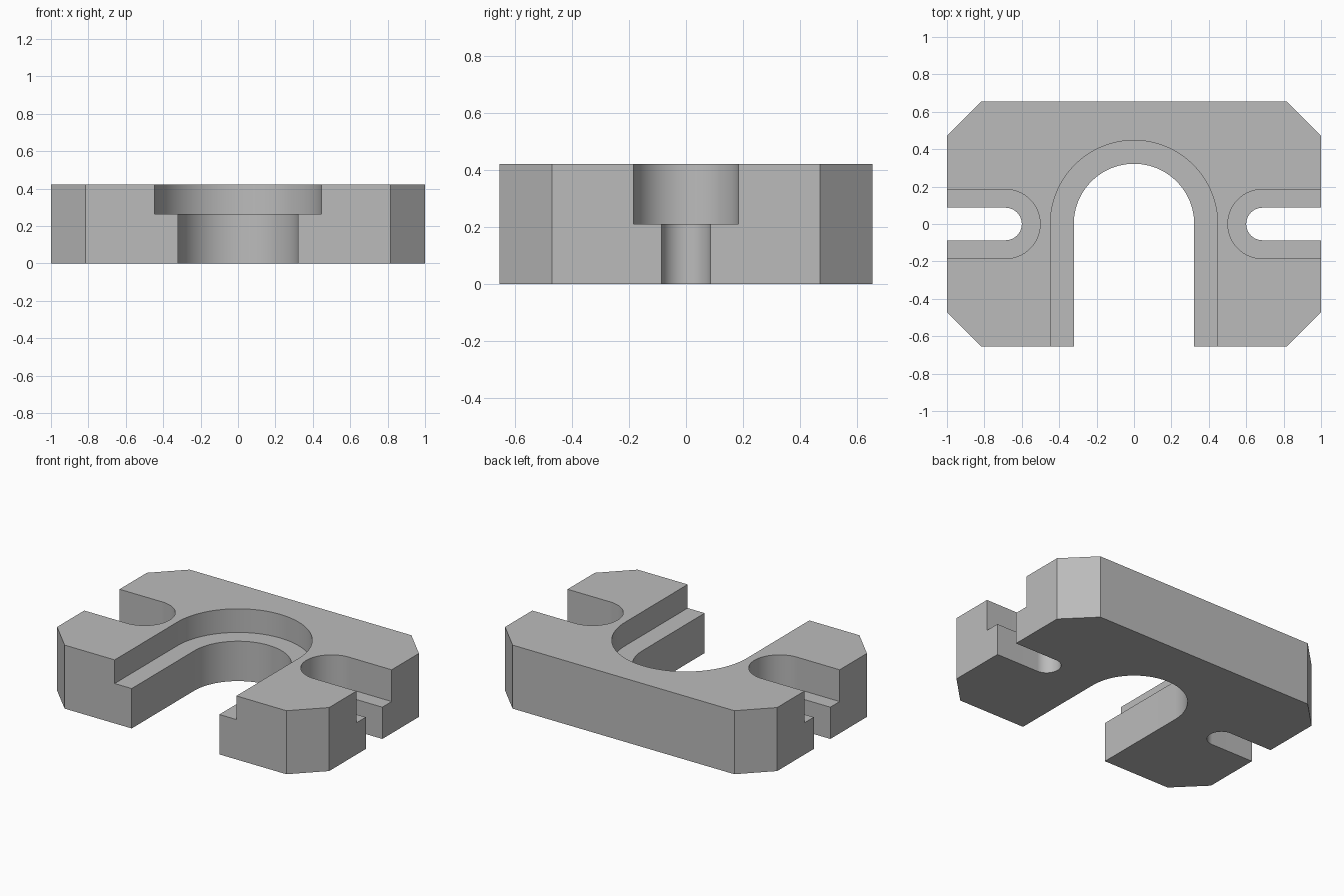
import bpy
import bmesh
from math import pi, sin, cos, radians
from mathutils import Matrix

HEIGHT = 0.422
cube = bpy.data.objects.get("Cube")
if cube:
    bpy.data.objects.remove(cube, do_unlink=True)

grey = bpy.data.materials.new("machined_grey")
grey.use_nodes = True
colour = (0.5, 0.5, 0.5, 1)
grey.diffuse_color = colour
grey.node_tree.nodes["Principled BSDF"].inputs["Base Color"].default_value = colour


def prism(name, outline, bottom, top):
    """Extrude a flat outline between two heights."""
    bm = bmesh.new()
    face = bm.faces.new([bm.verts.new((x, y, bottom)) for x, y in outline])
    side = bmesh.ops.extrude_face_region(bm, geom=[face])["geom"]
    moved = [v for v in side if isinstance(v, bmesh.types.BMVert)]
    bmesh.ops.translate(bm, verts=moved, vec=(0, 0, top - bottom))
    bmesh.ops.recalc_face_normals(bm, faces=bm.faces)
    mesh = bpy.data.meshes.new(name)
    bm.to_mesh(mesh)
    bm.free()
    mesh.materials.append(grey)
    obj = bpy.data.objects.new(name, mesh)
    bpy.context.collection.objects.link(obj)
    return obj


def slot_cutter(name, radius, centre, angle, bottom):
    """Round-ended slot running outwards, turned about z by angle."""
    steps = 48
    outline = [(centre - radius * sin(pi * i / steps), radius * cos(pi * i / steps))
               for i in range(steps + 1)]
    outline += [(1.5, -radius), (1.5, radius)]
    cutter = prism(name, outline, bottom, HEIGHT + 0.2)
    cutter.data.transform(Matrix.Rotation(angle, 4, "Z"))
    cutter.hide_render = True
    return cutter


# Plate with chamfered corners
plate = prism("slotted_plate",
              [(0.815, -0.656), (1, -0.471), (1, 0.471), (0.815, 0.656),
               (-0.815, 0.656), (-1, 0.471), (-1, -0.471), (-0.815, -0.656)],
              0, HEIGHT)

# Stepped slots: front opening, left and right bolt slots
cutters = []
for label, angle, centre, narrow, wide, ledge in (
        ("front", -pi / 2, 0, 0.322, 0.447, 0.265),
        ("left", 0, 0.687, 0.087, 0.185, 0.211),
        ("right", pi, 0.687, 0.087, 0.185, 0.211)):
    cutters.append(slot_cutter(label + "_through_slot", narrow, centre, angle, -0.2))
    cutters.append(slot_cutter(label + "_upper_slot", wide, centre, angle, ledge))

for cutter in cutters:
    cut = plate.modifiers.new(cutter.name, "BOOLEAN")
    cut.operation = "DIFFERENCE"
    cut.solver = "EXACT"
    cut.object = cutter

# Apply the cuts and discard the cutters
bpy.ops.object.select_all(action="DESELECT")
plate.select_set(True)
bpy.context.view_layer.objects.active = plate
for cut in list(plate.modifiers):
    bpy.ops.object.modifier_apply(modifier=cut.name)
for cutter in cutters:
    bpy.data.objects.remove(cutter, do_unlink=True)
bpy.ops.object.shade_smooth_by_angle(angle=radians(30))
